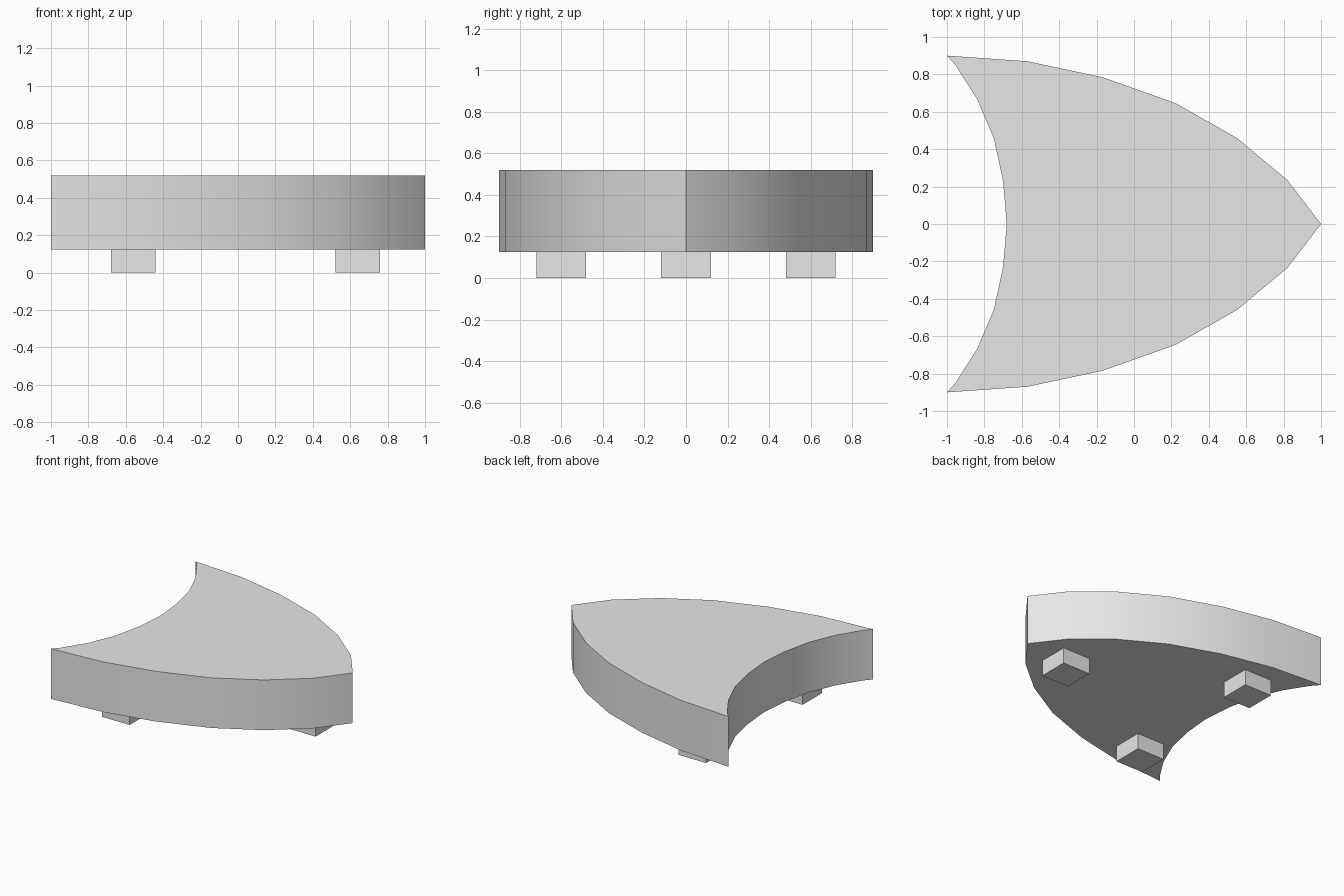
import bpy
import bmesh

if "Cube" in bpy.data.objects:
    bpy.data.objects.remove(bpy.data.objects["Cube"])

GREY = (0.8, 0.8, 0.8, 1)
grey = bpy.data.materials.new("light_grey")
grey.use_nodes = True
grey.diffuse_color = GREY
grey.node_tree.nodes["Principled BSDF"].inputs["Base Color"].default_value = GREY

FOOT_H, TOP = 0.125, 0.52

# Half outline of the slab: nose, outer curve, swept tip, inner curve
half = [(1, 0), (0.82, 0.235), (0.55, 0.46), (0.22, 0.647), (-0.17, 0.785),
        (-0.57, 0.87), (-1, 0.9), (-0.955, 0.85), (-0.84, 0.67),
        (-0.75, 0.46), (-0.70, 0.23), (-0.68, 0)]
outline = half + [(x, -y) for x, y in reversed(half[1:-1])]


def add_prism(name, points, z0, z1):
    """Extrude a flat outline upwards into a solid."""
    bm = bmesh.new()
    base = bm.faces.new([bm.verts.new((x, y, z0)) for x, y in points])
    ext = bmesh.ops.extrude_face_region(bm, geom=[base], use_keep_orig=True)
    verts = [v for v in ext["geom"] if isinstance(v, bmesh.types.BMVert)]
    bmesh.ops.translate(bm, verts=verts, vec=(0, 0, z1 - z0))
    bmesh.ops.recalc_face_normals(bm, faces=bm.faces)
    mesh = bpy.data.meshes.new(name)
    bm.to_mesh(mesh)
    bm.free()
    mesh.materials.append(grey)
    obj = bpy.data.objects.new(name, mesh)
    bpy.context.collection.objects.link(obj)
    return obj


# Slab with softly shaded curved walls
slab = add_prism("slab", outline, FOOT_H, TOP)
bpy.ops.object.select_all(action="DESELECT")
slab.select_set(True)
bpy.context.view_layer.objects.active = slab
bpy.ops.object.shade_smooth_by_angle(angle=0.5236)

# Three square feet
r = 0.12
for name, cx, cy in (("nose_foot", 0.64, 0), ("left_tip_foot", -0.56, 0.6),
                     ("right_tip_foot", -0.56, -0.6)):
    square = [(cx - r, cy - r), (cx + r, cy - r), (cx + r, cy + r), (cx - r, cy + r)]
    add_prism(name, square, 0, FOOT_H)
